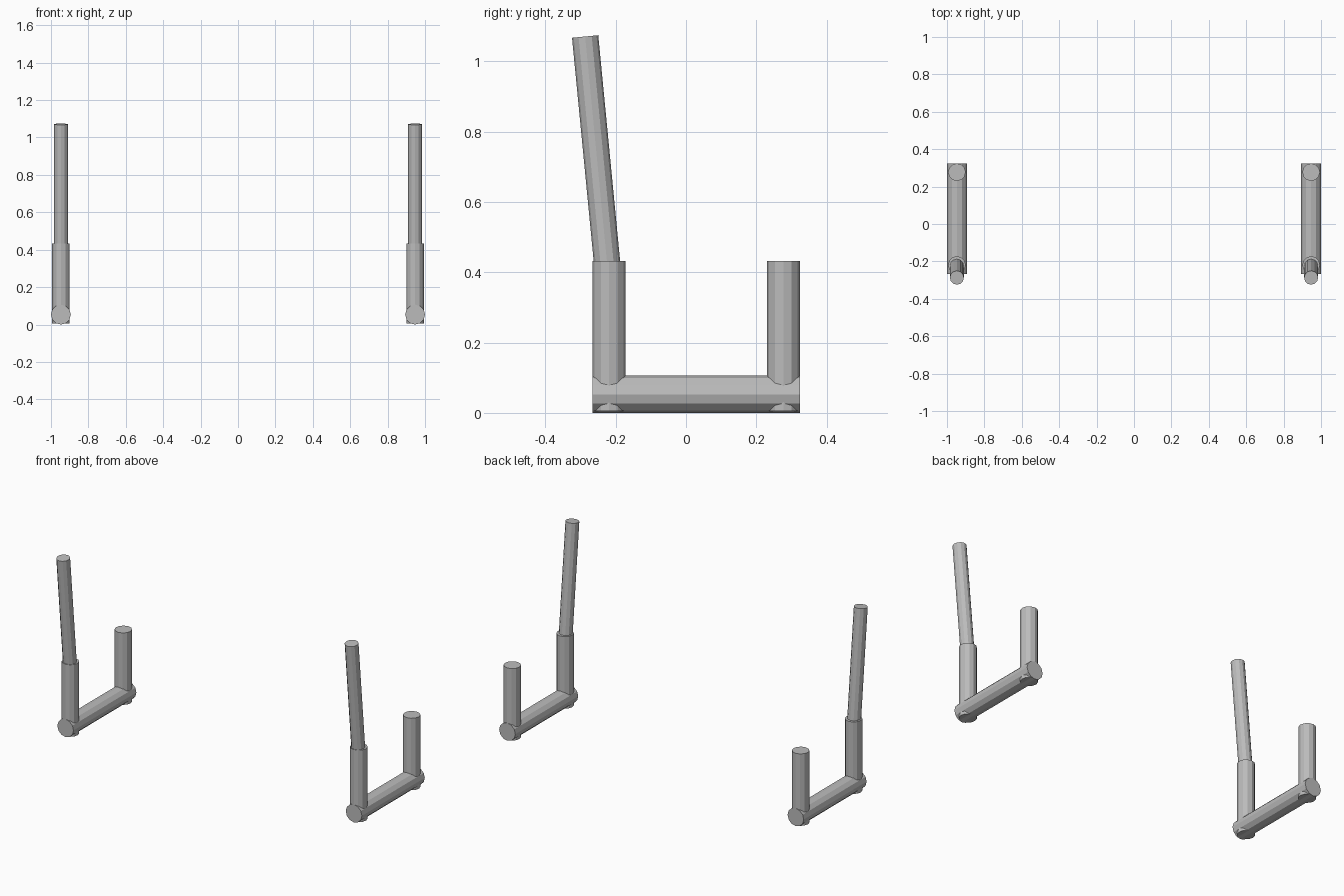
import bpy
from mathutils import Vector

default = bpy.data.objects.get("Cube")
if default:
    bpy.data.objects.remove(default, do_unlink=True)

metal = bpy.data.materials.new("grey metal")
metal.use_nodes = True
grey = (0.5, 0.5, 0.5, 1)
metal.diffuse_color = grey
metal.node_tree.nodes["Principled BSDF"].inputs["Base Color"].default_value = grey


def tube(name, start, end, radius):
    """Capped twelve-sided bar running between two points."""
    start, end = Vector(start), Vector(end)
    axis = end - start
    bpy.ops.mesh.primitive_cylinder_add(vertices=12, radius=radius, depth=axis.length,
                                        location=(start + end) / 2)
    bar = bpy.context.object
    bar.name = name
    # Tilt about x only, so the facets stay aligned with the axes
    bar.rotation_euler.x = Vector((0, 0, 1)).rotation_difference(axis).to_euler().x
    bar.data.materials.append(metal)


RAIL_R, POST_R, BAR_R = 0.053, 0.047, 0.0375
FRONT_Y, BACK_Y = -0.219, 0.277

for side, sign in (("left", 1), ("right", -1)):
    x = sign * (1 - RAIL_R)
    # Floor rail
    tube(side + "_rail", (x, -0.266, RAIL_R), (x, 0.324, RAIL_R), RAIL_R)
    # Two uprights passing through the rail
    for end, y in (("front", FRONT_Y), ("back", BACK_Y)):
        tube(f"{side}_{end}_post", (x, y, 0.005), (x, y, 0.432), POST_R)
    # Leaning upper bar, seated in the front post
    tube(side + "_upper_bar", (x, -0.222, 0.40), (x, -0.287, 1.071), BAR_R)
